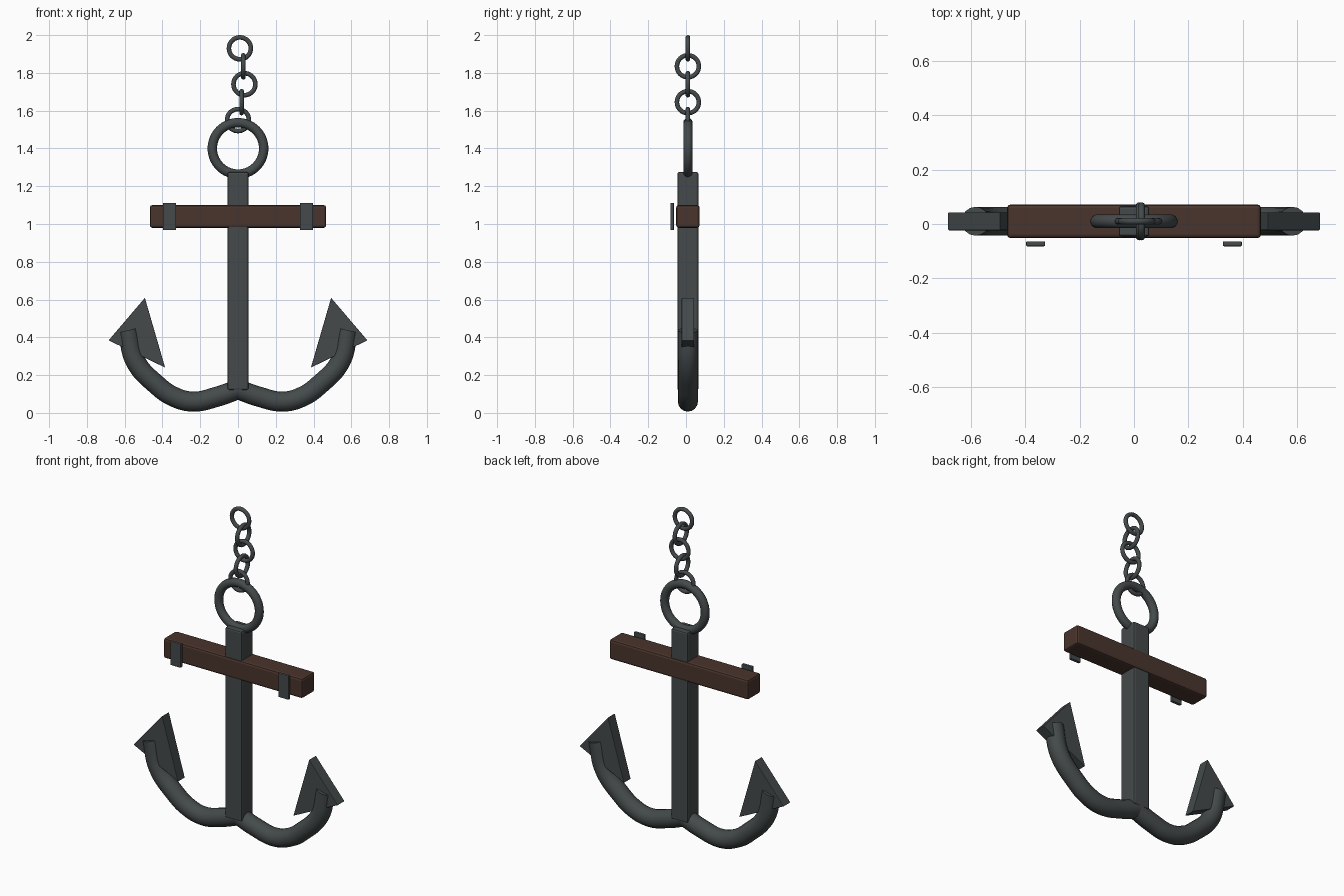
import bpy, bmesh, math

if "Cube" in bpy.data.objects:
    bpy.data.objects.remove(bpy.data.objects["Cube"])

YC = 0.01  # depth centre of the anchor body


def material(name, rgb):
    m = bpy.data.materials.new(name)
    m.diffuse_color = (*rgb, 1)
    m.use_nodes = True
    m.node_tree.nodes["Principled BSDF"].inputs["Base Color"].default_value = m.diffuse_color
    return m


METAL = material("dark iron", (0.058, 0.068, 0.069))
WOOD = material("dark wood", (0.068, 0.035, 0.026))


def finish(ob, mat, bevel=0.0, smooth=True):
    ob.data.materials.clear()
    ob.data.materials.append(mat)
    if bevel:
        b = ob.modifiers.new("bevel", 'BEVEL')
        b.width = bevel
        b.segments = 2
    if smooth:
        bpy.ops.object.select_all(action='DESELECT')
        ob.select_set(True)
        bpy.context.view_layer.objects.active = ob
        bpy.ops.object.shade_smooth_by_angle(angle=math.radians(35))
    return ob


def box(name, lo, hi, mat, bevel):
    bpy.ops.mesh.primitive_cube_add(size=1, location=[(a + b) / 2 for a, b in zip(lo, hi)])
    ob = bpy.context.object
    ob.name = name
    ob.scale = [b - a for a, b in zip(lo, hi)]
    bpy.ops.object.transform_apply(location=False, rotation=False, scale=True)
    return finish(ob, mat, bevel, smooth=False)


def ring(name, x, z, major, minor, turned=False, seg=40):
    bpy.ops.mesh.primitive_torus_add(
        location=(x, YC, z), major_radius=major, minor_radius=minor,
        major_segments=seg, minor_segments=14,
        rotation=(math.pi / 2, 0, math.pi / 2 if turned else 0))
    ob = bpy.context.object
    ob.name = name
    return finish(ob, METAL)


def arm(name, side):
    pts = [(0, .125), (.11, .086), (.24, .06), (.345, .088), (.43, .148), (.542, .272), (.583, .437)]
    cu = bpy.data.curves.new(name, 'CURVE')
    cu.dimensions = '3D'
    cu.bevel_depth = 0.053
    cu.bevel_resolution = 6
    cu.use_fill_caps = True
    sp = cu.splines.new('BEZIER')
    sp.bezier_points.add(len(pts) - 1)
    for bp, (x, z) in zip(sp.bezier_points, pts):
        bp.co = (side * x, YC, z)
        bp.handle_left_type = bp.handle_right_type = 'AUTO'
    ob = bpy.data.objects.new(name, cu)
    bpy.context.collection.objects.link(ob)
    bpy.ops.object.select_all(action='DESELECT')
    ob.select_set(True)
    bpy.context.view_layer.objects.active = ob
    bpy.ops.object.convert(target='MESH')
    return finish(bpy.context.object, METAL)


def fluke(name, side):
    bm = bmesh.new()
    tri = [(.493, .609), (.685, .384), (.386, .240)]
    f = bm.faces.new([bm.verts.new((side * x, YC - .033, z)) for x, z in tri])
    ext = bmesh.ops.extrude_face_region(bm, geom=[f])
    bmesh.ops.translate(bm, vec=(0, .066, 0),
                        verts=[v for v in ext['geom'] if isinstance(v, bmesh.types.BMVert)])
    bmesh.ops.recalc_face_normals(bm, faces=bm.faces)
    me = bpy.data.meshes.new(name)
    bm.to_mesh(me)
    bm.free()
    ob = bpy.data.objects.new(name, me)
    bpy.context.collection.objects.link(ob)
    return finish(ob, METAL, 0.003, smooth=False)


# Shank and wooden stock
box("shank", (-.056, YC - .056, .12), (.056, YC + .056, 1.275), METAL, .01)
box("stock", (-.467, YC - .062, .98), (.467, YC + .062, 1.1), WOOD, .013)

# Arms, flukes and stock straps on both sides
for side, label in ((-1, "left"), (1, "right")):
    arm(label + "_arm", side)
    fluke(label + "_fluke", side)
    c = side * .362
    box(label + "_strap", (c - .035, -.082, .967), (c + .035, -.064, 1.112), METAL, .004)

# Top ring and chain with alternating links
ring("top_ring", 0, 1.40, .136, .025, seg=56)
for i, x in enumerate((0, .019, .034, .028, .01)):
    ring("chain_link_%d" % (i + 1), x, 1.55 + .095 * i, .058, .012, turned=i % 2 == 1)
